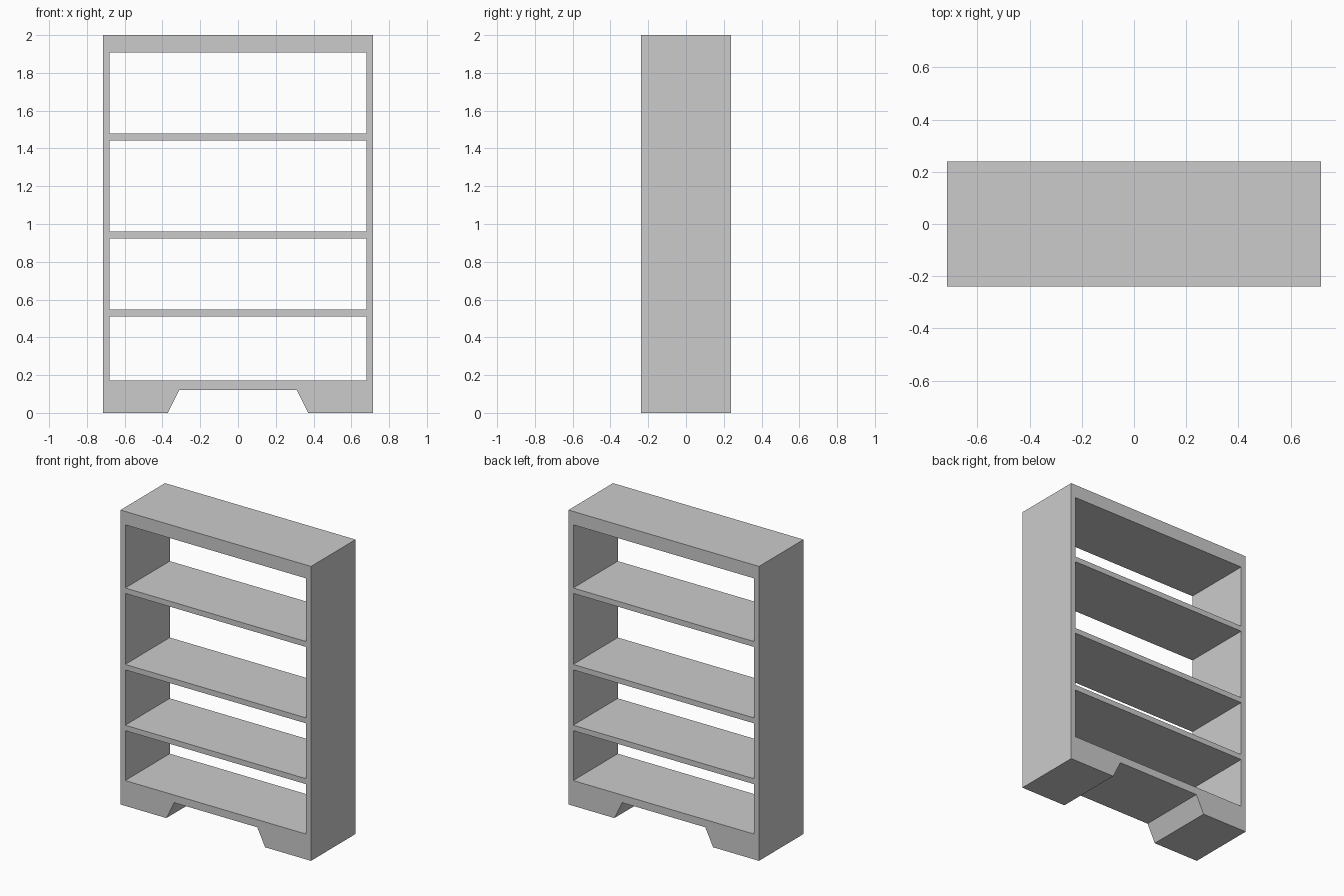
import bpy
import bmesh
from math import radians

if "Cube" in bpy.data.objects:
    bpy.data.objects.remove(bpy.data.objects["Cube"])

HALF_W, HALF_D, HEIGHT = 0.716, 0.239, 2.0
INNER = 0.68                      # half width of the openings
OPENINGS = [(0.172, 0.511), (0.548, 0.924), (0.961, 1.443), (1.48, 1.909)]


def add_loop(curve, points):
    """Add a closed straight-sided outline to a flat curve."""
    spline = curve.splines.new('POLY')
    spline.points.add(len(points) - 1)
    for p, (x, z) in zip(spline.points, points):
        p.co = (x, z, 0, 1)
    spline.use_cyclic_u = True
    spline.use_smooth = False


curve = bpy.data.curves.new("bookcase_profile", 'CURVE')
curve.dimensions = '2D'
curve.fill_mode = 'BOTH'
curve.extrude = HALF_D

# Outer outline: right half, mirrored, with the cut-out between the feet
right = [(0.312, 0.12), (0.371, 0), (HALF_W, 0), (HALF_W, HEIGHT)]
add_loop(curve, right + [(-x, z) for x, z in reversed(right)])

# Open bays between the shelves
for low, high in OPENINGS:
    add_loop(curve, [(-INNER, low), (INNER, low), (INNER, high), (-INNER, high)])

# Turn the extruded profile into one welded, upright mesh
bookcase = bpy.data.objects.new("bookcase", curve)
bpy.context.collection.objects.link(bookcase)
bookcase.rotation_euler.x = radians(90)
bpy.context.view_layer.objects.active = bookcase
bookcase.select_set(True)
bpy.ops.object.convert(target='MESH')
bpy.ops.object.transform_apply(rotation=True)

bm = bmesh.new()
bm.from_mesh(bookcase.data)
bmesh.ops.remove_doubles(bm, verts=bm.verts, dist=0.0005)
bmesh.ops.recalc_face_normals(bm, faces=bm.faces)
for f in bm.faces:
    f.smooth = False
bm.to_mesh(bookcase.data)
bm.free()
